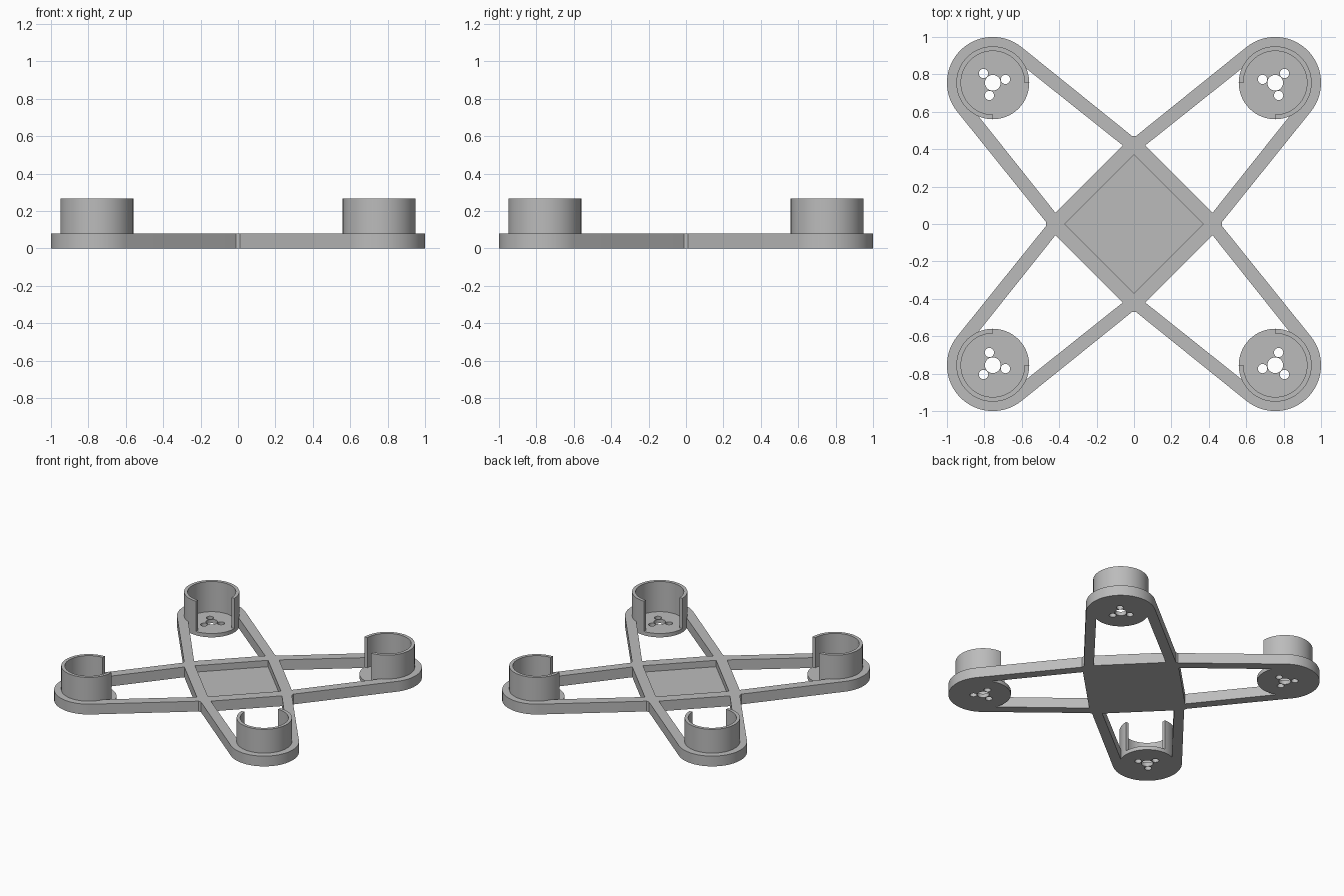
import bpy, bmesh, math
from mathutils import Vector

cube = bpy.data.objects.get("Cube")
if cube:
    bpy.data.objects.remove(cube, do_unlink=True)

grey = bpy.data.materials.new("plain grey")
grey.use_nodes = True
colour = (0.5, 0.5, 0.5, 1)
grey.diffuse_color = colour
grey.node_tree.nodes["Principled BSDF"].inputs["Base Color"].default_value = colour

MOTOR = Vector((0.755, 0.755))   # centre of the motor mount
OUTER, WALL, BORE = 0.245, 0.195, 0.171
ARM_TOP, FLOOR, CUP_TOP = 0.08, 0.03, 0.265


def arc(c, r, a0, a1, n):
    return [c + r * Vector((math.cos(a), math.sin(a)))
            for a in (a0 + (a1 - a0) * i / n for i in range(n + 1))]


def circle(c, r, n):
    return arc(c, r, 0, math.tau, n)[:-1]


def prism(name, outlines, z0, z1):
    """Extrude one or more flat outlines between two heights."""
    bm = bmesh.new()
    for outline in outlines:
        face = bm.faces.new([bm.verts.new((p[0], p[1], z0)) for p in outline])
        top = bmesh.ops.extrude_face_region(bm, geom=[face], use_keep_orig=True)["geom"]
        bmesh.ops.translate(bm, vec=(0, 0, z1 - z0),
                            verts=[v for v in top if isinstance(v, bmesh.types.BMVert)])
    bmesh.ops.recalc_face_normals(bm, faces=bm.faces)
    mesh = bpy.data.meshes.new(name)
    bm.to_mesh(mesh)
    bm.free()
    mesh.materials.append(grey)
    ob = bpy.data.objects.new(name, mesh)
    bpy.context.collection.objects.link(ob)
    return ob


def activate(ob):
    bpy.ops.object.select_all(action='DESELECT')
    ob.select_set(True)
    bpy.context.view_layer.objects.active = ob


def cut(ob, cutter):
    cutter.hide_render = True
    mod = ob.modifiers.new("cut", 'BOOLEAN')
    mod.operation, mod.solver, mod.object = 'DIFFERENCE', 'EXACT', cutter
    activate(ob)
    bpy.ops.object.modifier_apply(modifier=mod.name)
    bpy.data.objects.remove(cutter, do_unlink=True)


def finish(ob, mirrored=True):
    activate(ob)
    bpy.ops.object.shade_smooth_by_angle(angle=math.radians(30))
    if mirrored:
        mod = ob.modifiers.new("four corners", 'MIRROR')
        mod.use_axis = (True, True, False)
        mod.use_mirror_merge = False


def tangent_angle(p, r):
    """Angle on the mount circle where the line from p touches it."""
    d = p - MOTOR
    return math.atan2(d.y, d.x) % math.tau - math.acos(r / d.length)


# Centre tray: a diamond with clipped corners and a shallow pocket
tip, clip = 0.47, 0.01
tray = prism("centre_tray", [[(clip, tip), (tip, clip), (tip, -clip), (clip, -tip),
                              (-clip, -tip), (-tip, -clip), (-tip, clip), (-clip, tip)]],
             0, ARM_TOP)
pocket = 0.37
cut(tray, prism("pocket_cutter", [[(pocket, 0), (0, pocket), (-pocket, 0), (0, -pocket)]],
                FLOOR, 0.2))
finish(tray, mirrored=False)

# Looped arm: two struts tangent to the rounded end
outer_start, inner_start = Vector((clip, tip)), Vector((0.06, 0.42))
a = tangent_angle(outer_start, OUTER)
b = tangent_angle(inner_start, BORE)
diag = math.pi / 2               # angles mirror about the diagonal
loop = ([outer_start] + arc(MOTOR, OUTER, a, diag - a, 40) + [outer_start.yx]
        + [inner_start.yx] + arc(MOTOR, BORE, diag - b, b, 40) + [inner_start])
finish(prism("arm_loop", [loop], 0, ARM_TOP))

# Mount floor with a shaft hole and three screw holes
base = prism("motor_mount_floor", [circle(MOTOR, WALL, 64)], 0, FLOOR)
holes = [circle(MOTOR, 0.042, 32)]
for k in range(3):
    t = math.radians(45 + 120 * k)
    holes.append(circle(MOTOR + 0.07 * Vector((math.cos(t), math.sin(t))), 0.025, 24))
cut(base, prism("hole_cutter", holes, -0.1, 0.2))
finish(base)

# Cup wall: three quarters of a ring, open towards the centre
ring = (arc(MOTOR, WALL, -math.pi / 2, math.pi, 48)
        + arc(MOTOR, BORE - 0.001, math.pi, -math.pi / 2, 48))
finish(prism("motor_cup_wall", [ring], FLOOR, CUP_TOP))
